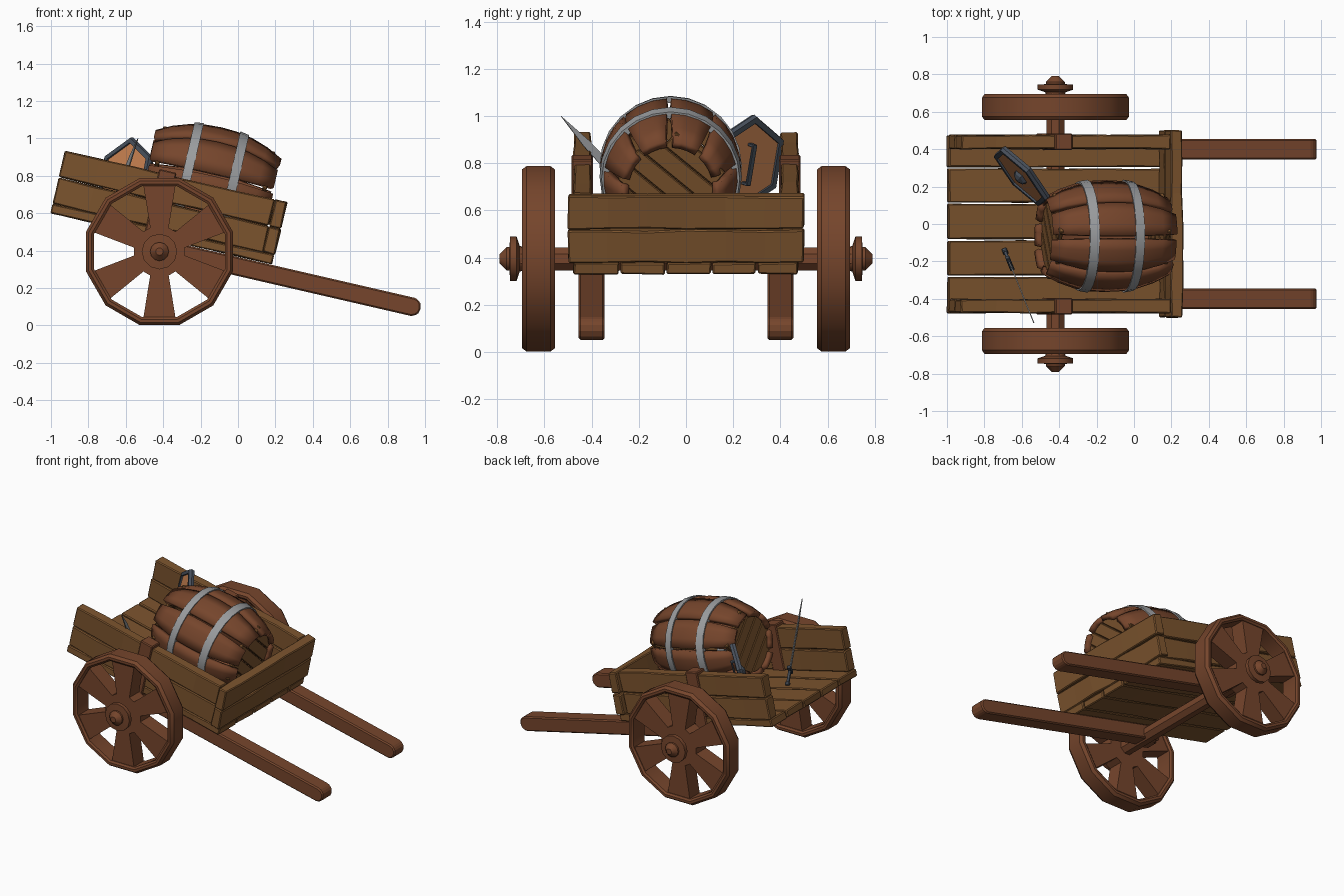
import bpy, bmesh, random
from math import pi, sin, cos, radians, sqrt
from mathutils import Matrix, Vector

if "Cube" in bpy.data.objects:
    bpy.data.objects.remove(bpy.data.objects["Cube"])

random.seed(4)
T, R = Matrix.Translation, Matrix.Rotation


def material(name, rgb):
    m = bpy.data.materials.new(name)
    m.diffuse_color = (*rgb, 1)
    m.use_nodes = True
    m.node_tree.nodes["Principled BSDF"].inputs["Base Color"].default_value = m.diffuse_color
    return m


PLANK = material("plank_wood", (0.20, 0.088, 0.027))
WOOD = material("dark_wood", (0.18, 0.06, 0.025))
COPPER = material("copper", (0.60, 0.23, 0.085))
IRON = material("dark_iron", (0.065, 0.08, 0.105))
STEEL = material("steel", (0.32, 0.33, 0.34))

AXLE = T((-0.42, 0, 0.395))
CART = AXLE @ R(radians(13), 4, 'Y')      # the cart tips forward about its axle


def add(name, bm, mat, matrix, bevel=0, smooth=False):
    bmesh.ops.recalc_face_normals(bm, faces=bm.faces)
    me = bpy.data.meshes.new(name)
    bm.to_mesh(me)
    bm.free()
    me.materials.append(mat)
    if smooth:
        me.shade_smooth()
        me.set_sharp_from_angle(angle=radians(35))
    ob = bpy.data.objects.new(name, me)
    bpy.context.collection.objects.link(ob)
    ob.matrix_world = matrix
    if bevel:
        b = ob.modifiers.new("bevel", 'BEVEL')
        b.width, b.segments = bevel, 1
    return ob


def box(name, lo, hi, mat, matrix, jitter=0.0, bevel=0.006):
    lo, hi = Vector(lo), Vector(hi)
    size = hi - lo
    bm = bmesh.new()
    bmesh.ops.create_cube(bm, size=1)
    for v in bm.verts:
        v.co = (lo + hi) / 2 + v.co * size
    if jitter:      # worn plank: cut along the length and shift slightly
        ax = max(range(3), key=lambda i: size[i])
        long = [e for e in bm.edges if abs(e.verts[0].co[ax] - e.verts[1].co[ax]) > size[ax] * 0.9]
        bmesh.ops.subdivide_edges(bm, edges=long, cuts=5, use_grid_fill=True)
        for v in bm.verts:
            v.co += Vector([random.uniform(-jitter, jitter) for _ in range(3)])
    return add(name, bm, mat, matrix, bevel)


def prism(name, pts, y0, y1, mat, matrix, bevel=0):
    bm = bmesh.new()
    f = bm.faces.new([bm.verts.new((x, y0, z)) for x, z in pts])
    ext = bmesh.ops.extrude_face_region(bm, geom=[f])
    bmesh.ops.translate(bm, vec=(0, y1 - y0, 0),
                        verts=[g for g in ext['geom'] if isinstance(g, bmesh.types.BMVert)])
    return add(name, bm, mat, matrix, bevel)


def lathe(name, prof, n, mat, matrix, closed=False, phase=0.0, smooth=False):
    # profile of (radius, distance along y)
    bm = bmesh.new()
    rings = [[bm.verts.new((r * cos(phase + 2 * pi * i / n), y, r * sin(phase + 2 * pi * i / n)))
              for i in range(n)] for r, y in prof]
    pairs = list(zip(rings, rings[1:]))
    if closed:
        pairs.append((rings[-1], rings[0]))
    else:
        bm.faces.new(rings[0])
        bm.faces.new(rings[-1])
    for a, b in pairs:
        for i in range(n):
            j = (i + 1) % n
            bm.faces.new((a[i], a[j], b[j], b[i]))
    return add(name, bm, mat, matrix, smooth=smooth)


# Cart bed: five floor planks, two-plank sides and front
ys = [-0.48, -0.28, -0.085, 0.11, 0.30, 0.48]
for a, b in zip(ys, ys[1:]):
    box("floor_plank", (-0.613, a + 0.004, 0.07), (0.6, b - 0.004, 0.12), PLANK, CART, 0.003)
for z0, z1 in ((0.122, 0.262), (0.268, 0.41)):
    for s in (-1, 1):
        y0, y1 = sorted((s * 0.402, s * 0.475))
        box("side_plank", (-0.612, y0, z0), (0.538, y1, z1), PLANK, CART, 0.004)
    box("front_plank", (0.54, -0.5, z0), (0.605, 0.5, z1), PLANK, CART, 0.004)

# Shafts with rounded ends, and posts clamping the sides to the axle
shaft = [(-0.08, 0.066), (-0.08, -0.033)]
shaft += [(1.385 + 0.045 * cos(radians(t)), 0.0165 + 0.0495 * sin(radians(t))) for t in range(-90, 91, 30)]
for s in (-1, 1):
    y0, y1 = sorted((s * 0.345, s * 0.455))
    prism("shaft", shaft, y0, y1, WOOD, CART, 0.008)
    y0, y1 = sorted((s * 0.395, s * 0.485))
    box("side_post", (-0.10, y0, -0.03), (-0.005, y1, 0.43), WOOD, CART)

# Axle and wheels
lathe("axle", [(0.053, -0.72), (0.053, 0.72)], 8, WOOD, AXLE, phase=pi / 8, smooth=True)
RIM = [(0.362, -0.06), (0.375, -0.07), (0.392, -0.07), (0.407, -0.05),
       (0.407, 0.05), (0.392, 0.07), (0.375, 0.07), (0.362, 0.06)]
CAP = [(0.05, 0.69), (0.055, 0.705), (0.095, 0.718), (0.095, 0.745),
       (0.05, 0.748), (0.05, 0.76), (0.02, 0.79)]
for s in (-1, 1):
    W = AXLE @ T((0, s * 0.625, 0))
    lathe("wheel_rim", RIM, 12, WOOD, W, closed=True, phase=pi / 12, smooth=True)
    lathe("wheel_hub", [(0.14, -0.055), (0.14, 0.055)], 12, WOOD, W, phase=pi / 12)
    for k in range(6):
        prism("wheel_spoke", [(-0.045, 0.10), (0.045, 0.10), (0.088, 0.368), (-0.088, 0.368)],
              -0.055, 0.055, WOOD, W @ R(k * pi / 3, 4, 'Y'))
    lathe("hub_cap", [(r, s * y) for r, y in CAP], 12, WOOD, AXLE, smooth=True)

# Barrel lying along the cart; its axis is local y here
BARREL = CART @ T((0.177, -0.065, 0.422)) @ R(-pi / 2, 4, 'Z')
HALF = 0.335


def bulge(t):
    return 0.30 - 0.09 * abs(t) ** 2.2


N = 9
for k in range(N):
    bm = bmesh.new()
    end = [random.uniform(0.97, 1.02) for _ in range(2)]
    rows = []
    for i in range(9):
        t = -1 + i / 4
        gap = 0.02 + 0.05 * t * t
        r = bulge(t) - 0.017
        row = []
        for j in range(4):
            a = 0.15 + 2 * pi * k / N + gap + (2 * pi / N - 2 * gap) * j / 3
            row.append(bm.verts.new((r * cos(a), t * HALF * end[t > 0], r * sin(a))))
        rows.append(row)
    for p, q in zip(rows, rows[1:]):
        for j in range(3):
            bm.faces.new((p[j], p[j + 1], q[j + 1], q[j]))
    st = add("barrel_stave", bm, WOOD, BARREL, smooth=True)
    m = st.modifiers.new("thickness", 'SOLIDIFY')
    m.thickness, m.offset = 0.034, 0
for c in (-0.125, 0.125):
    ra, rb = [bulge((c + d) / HALF) for d in (-0.025, 0.025)]
    lathe("barrel_hoop", [(ra - 0.02, c - 0.025), (ra + 0.008, c - 0.025),
                          (rb + 0.008, c + 0.025), (rb - 0.02, c + 0.025)],
          24, STEEL, BARREL, closed=True, smooth=True)
for s in (-1, 1):       # heads made of diagonal boards
    H = BARREL @ T((0, s * 0.295, 0)) @ R(radians(-40), 4, 'Y')
    for i in range(5):
        v0, v1 = -0.2 + i * 0.08, -0.12 + i * 0.08
        w = sqrt(0.21 ** 2 - ((v0 + v1) / 2) ** 2)
        box("barrel_head_board", (-w, -0.012, v0 + 0.002), (w, 0.012, v1 - 0.002), PLANK, H, 0, 0.004)

# Hexagonal shield leaning on the barrel
SHIELD = T((-0.60, 0.255, 0.80)) @ R(radians(-48), 4, 'Z') @ R(radians(-14), 4, 'X')


def hexagon(r):
    return [(r * sin(k * pi / 3), r * cos(k * pi / 3)) for k in range(6)]


prism("shield_face", hexagon(0.19), -0.008, 0.008, COPPER, SHIELD)
lathe("shield_rim", [(0.178, -0.018), (0.205, -0.018), (0.212, 0), (0.205, 0.018), (0.178, 0.018)],
      6, IRON, SHIELD, closed=True, phase=pi / 6)
lathe("shield_boss", [(0.05, -0.006), (0.04, -0.022), (0.015, -0.035)], 6, IRON, SHIELD, phase=pi / 6)
box("shield_grip", (-0.01, 0.03, -0.09), (0.015, 0.042, 0.09), IRON, SHIELD, 0, 0.003)
for z in (-0.09, 0.078):
    box("shield_grip_foot", (-0.01, 0.006, z), (0.015, 0.04, z + 0.012), IRON, SHIELD, 0, 0.002)

# Sword: hilt on the floor, point up over the side
base, tip = Vector((-0.69, -0.145, 0.585)), Vector((-0.535, -0.53, 1.0))
d = (tip - base).normalized()
up = (Vector((0, 0, 1)) - d * d.z).normalized()
side = d.cross(up)
SWORD = Matrix((up, side, d)).transposed().to_4x4()
SWORD.translation = base
L = (tip - base).length
prism("sword_blade", [(-0.02, 0.1), (0.02, 0.1), (0.017, L * 0.72), (0, L), (-0.017, L * 0.72)],
      -0.003, 0.003, STEEL, SWORD)
box("sword_guard", (-0.05, -0.012, 0.09), (0.05, 0.012, 0.11), IRON, SWORD, 0, 0.003)
box("sword_grip", (-0.011, -0.009, 0.01), (0.011, 0.009, 0.09), IRON, SWORD, 0, 0.003)
box("sword_pommel", (-0.018, -0.014, -0.01), (0.018, 0.014, 0.015), IRON, SWORD, 0, 0.005)
